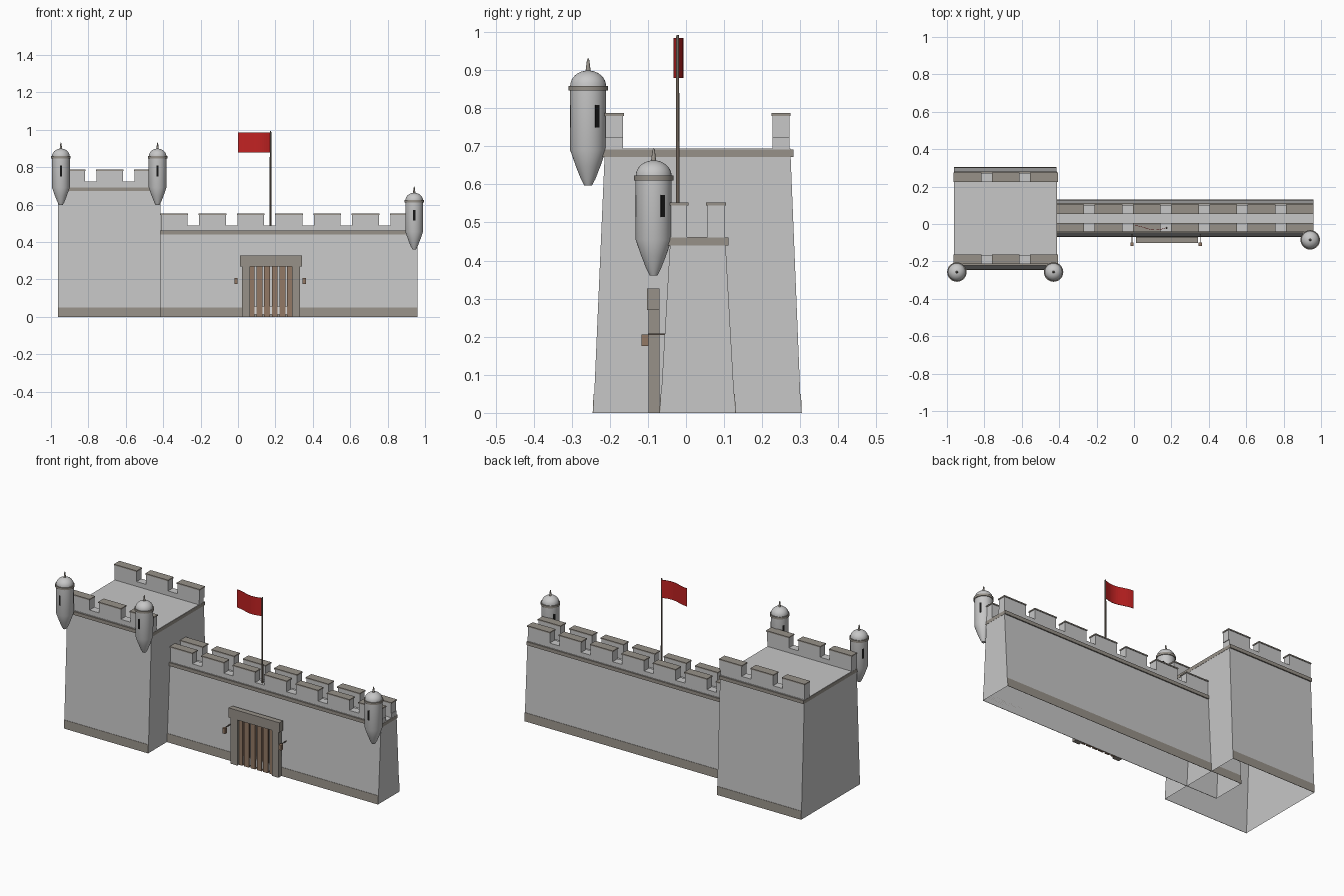
import bpy, bmesh, math
from mathutils import Matrix

if "Cube" in bpy.data.objects:
    bpy.data.objects.remove(bpy.data.objects["Cube"])


def mat(name, r, g, b):
    m = bpy.data.materials.new(name)
    m.diffuse_color = (r, g, b, 1)
    m.use_nodes = True
    m.node_tree.nodes["Principled BSDF"].inputs["Base Color"].default_value = m.diffuse_color
    return m


STONE = mat("grey stone", .57, .57, .57)
TRIM = mat("brown grey trim", .31, .285, .25)
WOOD = mat("brown wood", .29, .19, .13)
PALE = mat("pale iron", .72, .72, .72)
DARK = mat("dark pole", .15, .12, .095)
BLACK = mat("black slit", .008, .008, .008)
RED = mat("red cloth", .53, .016, .016)


def finish(name, bm, material):
    bmesh.ops.recalc_face_normals(bm, faces=bm.faces)
    me = bpy.data.meshes.new(name)
    bm.to_mesh(me)
    bm.free()
    me.materials.append(material)
    ob = bpy.data.objects.new(name, me)
    bpy.context.collection.objects.link(ob)
    return ob


def boxes(name, material, items):
    """Axis-aligned boxes given as (x0, x1, y0, y1, z0, z1)."""
    bm = bmesh.new()
    for x0, x1, y0, y1, z0, z1 in items:
        m = Matrix.Translation(((x0 + x1) / 2, (y0 + y1) / 2, (z0 + z1) / 2))
        m = m @ Matrix.Diagonal((x1 - x0, y1 - y0, z1 - z0, 1))
        bmesh.ops.create_cube(bm, size=1, matrix=m)
    return finish(name, bm, material)


def prism(name, material, x0, x1, profile, closed=True):
    """Extrude a (y, z) profile along x; the edge from last to first may stay open."""
    bm = bmesh.new()
    a = [bm.verts.new((x0, y, z)) for y, z in profile]
    b = [bm.verts.new((x1, y, z)) for y, z in profile]
    n = len(profile)
    bm.faces.new(a)
    bm.faces.new(b[::-1])
    for i in range(n if closed else n - 1):
        j = (i + 1) % n
        bm.faces.new((a[i], a[j], b[j], b[i]))
    return finish(name, bm, material)


def lathe(name, material, profile, loc, seg=32):
    """Spin an (r, z) profile round the vertical axis."""
    bm = bmesh.new()
    vs = [bm.verts.new((r, 0, z)) for r, z in profile]
    es = [bm.edges.new(p) for p in zip(vs, vs[1:])]
    bmesh.ops.spin(bm, geom=vs + es, cent=(0, 0, 0), axis=(0, 0, 1),
                   angle=math.tau, steps=seg)
    bmesh.ops.remove_doubles(bm, verts=bm.verts, dist=1e-5)
    ob = finish(name, bm, material)
    ob.location = loc
    bpy.context.view_layer.objects.active = ob
    ob.select_set(True)
    bpy.ops.object.shade_smooth_by_angle(angle=math.radians(35))
    ob.select_set(False)
    return ob


def block(name, x0, x1, foot, head, h, merlons, start, rows, top, sill):
    """Sloped stone body, trim bands, and two crenellated parapets."""
    (f0, f1), (h0, h1) = foot, head
    prism(name + "_body", STONE, x0, x1,
          [(f0, 0), (h0, h), (h1, h), (f1, 0)], closed=False)
    # plinth bands lie on the front and back slopes
    for side, f, t, s in (("front", f0, h0, -1), ("back", f1, h1, 1)):
        y = f + (t - f) * .05 / h
        prism(f"{name}_{side}_plinth", TRIM, x0, x1,
              [(f + s * .002, 0), (y + s * .002, .05), (y, .05), (f, 0)])
    # string course below the parapets, with a stone walkway on top
    boxes(name + "_string_course", TRIM,
          [(x0 - .001, x1 + .001, h0 - .008, h1 + .008, h - .019, h + .001)])
    boxes(name + "_walkway", STONE, [(x0, x1, h0, h1, h - .005, h + .003)])
    # parapets, merlons and their caps
    stone, caps = [], []
    for y0, y1 in rows:
        stone.append((start, x1, y0, y1, h, sill))
        for i in range(merlons):
            a = start + i * .2045
            b = a + .143
            stone.append((a, b, y0, y1, sill, top - .007))
            caps.append((a - .003, b + .003, y0 - .003, y1 + .003, top - .007, top))
    boxes(name + "_parapets", STONE, stone)
    boxes(name + "_merlon_caps", TRIM, caps)


block("tower", -.962, -.414, (-.243, .302), (-.213, .274), .691,
      3, -.962, [(-.211, -.166), (.227, .272)], .787, .722)
block("wall", -.614, .96, (-.068, .129), (-.041, .103), .459,
      7, -.412, [(-.04, .003), (.056, .102)], .552, .487)


def turret(name, x, y, z):
    """Hanging watch turret; z is its lowest point."""
    loc = (x, y, z)
    lathe(name + "_shaft", STONE, [(0, 0), (.010, 0), (.019, .017), (.032, .05),
                                   (.0475, .094), (.0475, .252), (0, .252)], loc)
    lathe(name + "_collar", TRIM, [(0, .249), (.052, .249), (.052, .262), (0, .262)], loc)
    dome = [(.047 * math.cos(a), .262 + .040 * math.sin(a))
            for a in (i * math.pi / 16 for i in range(8))]
    lathe(name + "_dome", STONE, dome + [(0, .302)], loc)
    lathe(name + "_finial", TRIM, [(0, .298), (.007, .298), (.003, .33), (0, .335)], loc, 12)
    # three arrow slits at 120 degrees
    bm = bmesh.new()
    for k in range(3):
        m = (Matrix.Translation(loc) @ Matrix.Rotation(math.radians(-90 + 120 * k), 4, 'Z')
             @ Matrix.Translation((.0467, 0, .182)) @ Matrix.Diagonal((.003, .012, .058, 1)))
        bmesh.ops.create_cube(bm, size=1, matrix=m)
    finish(name + "_slits", bm, BLACK)


turret("left_turret", -.947, -.257, .597)
turret("middle_turret", -.43, -.257, .597)
turret("wall_turret", .942, -.085, .361)

# gate: posts, lintel, planks with the wall showing between, pale feet in the gaps
boxes("gate_frame", TRIM, [(.021, .064, -.098, -.069, 0, .27),
                           (.289, .332, -.098, -.069, 0, .27),
                           (.010, .341, -.102, -.070, .27, .327)])
gaps = (.094, .135, .176, .217, .258)
edges = [.064] + [x + s for x in gaps for s in (-.005, .005)] + [.289]
boxes("gate_planks", WOOD, [(a, b, -.084, -.072, 0, .27)
                            for a, b in zip(edges[::2], edges[1::2])])
boxes("gate_bar_feet", PALE, [(x - .005, x + .005, -.078, -.071, .012, .055) for x in gaps])

# lanterns beside the gate with their brackets
for side, x in (("left", -.011), ("right", .354)):
    boxes(side + "_lantern", WOOD, [(x - .009, x + .009, -.117, -.099, .175, .206)])
    boxes(side + "_lantern_bracket", DARK, [(x - .002, x + .002, -.1, -.055, .204, .208)])

# flag pole
lathe("flag_pole", DARK, [(0, .455), (.005, .455), (.004, .986), (.003, .992), (0, .993)],
      (.174, -.022, 0), 12)

# waving flag
bm = bmesh.new()
cols = []
for i in range(17):
    t = i / 16
    y = -.021 - .012 * math.sin(1.5 * math.pi * t)
    cols.append([bm.verts.new((.172 - .173 * t, y, z)) for z in (.879, .985)])
for a, b in zip(cols, cols[1:]):
    bm.faces.new((a[0], a[1], b[1], b[0]))
flag = finish("flag", bm, RED)
flag.modifiers.new("thickness", 'SOLIDIFY').thickness = .002
